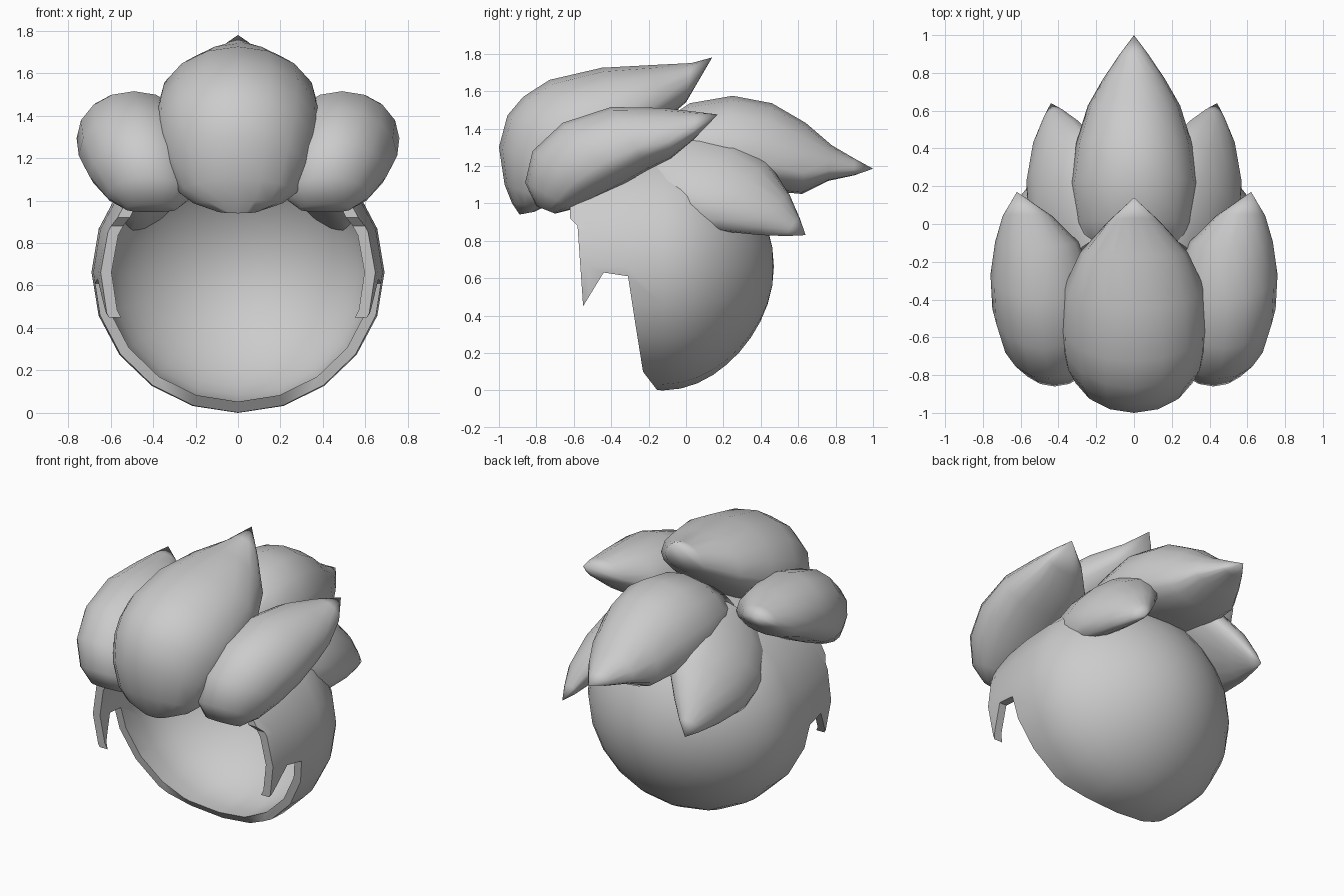
import bpy, bmesh, math
from mathutils import Vector, Matrix

if "Cube" in bpy.data.objects:
    bpy.data.objects.remove(bpy.data.objects["Cube"])

grey = bpy.data.materials.new("hair_grey")
grey.diffuse_color = (0.6, 0.6, 0.6, 1)
grey.use_nodes = True
grey.node_tree.nodes["Principled BSDF"].inputs["Base Color"].default_value = grey.diffuse_color


def finish(name, bm, angle=50):
    bmesh.ops.recalc_face_normals(bm, faces=bm.faces)
    me = bpy.data.meshes.new(name)
    bm.to_mesh(me)
    bm.free()
    me.materials.append(grey)
    ob = bpy.data.objects.new(name, me)
    bpy.context.collection.objects.link(ob)
    smooth(ob, angle)
    return ob


def smooth(ob, angle):
    bpy.ops.object.select_all(action='DESELECT')
    ob.select_set(True)
    bpy.context.view_layer.objects.active = ob
    bpy.ops.object.shade_smooth_by_angle(angle=math.radians(angle))


def tuft(name, stations, tip, split=0.5, matrix=Matrix(), mirror=False, n=16):
    """Skin rings from (centre x, low y, low z, high y, high z, half width) to a tip."""
    bm = bmesh.new()
    rings = []
    for cx, ly, lz, uy, uz, w in stations:
        low, high = Vector((cx, ly, lz)), Vector((cx, uy, uz))
        mid = high.lerp(low, split)
        ring = []
        for i in range(n):
            a = 2 * math.pi * i / n
            s = math.sin(a)
            arm = (high - mid) * s if s > 0 else (low - mid) * -s
            ring.append(bm.verts.new(mid + arm + Vector((w * math.cos(a), 0, 0))))
        rings.append(ring)
    bm.faces.new(rings[0])
    for r0, r1 in zip(rings, rings[1:]):
        for i in range(n):
            j = (i + 1) % n
            bm.faces.new((r0[i], r0[j], r1[j], r1[i]))
    point = bm.verts.new(tip)
    for i in range(n):
        bm.faces.new((rings[-1][i], rings[-1][(i + 1) % n], point))
    bm.transform(matrix)
    if mirror:
        bm.transform(Matrix.Scale(-1, 4, (1, 0, 0)))
    return finish(name, bm)


# Scalp shell: ellipsoid, much longer towards the front, slightly flattened behind
bm = bmesh.new()
bmesh.ops.create_uvsphere(bm, u_segments=20, v_segments=20, radius=1)
bm.transform(Matrix.Rotation(math.pi / 2, 4, 'X'))
for v in bm.verts:
    x, y, z = v.co
    r = 1 - 0.1 * y * y * (1 - y * y) if y > 0 else 1
    v.co = (0.69 * x * r, -0.12 + y * r * (0.59 if y > 0 else 1.3), 0.662 + 0.662 * z * r)
scalp = finish("scalp", bm)

# Face opening with sideburns, cut by a side profile
profile = [(-.13, -.03), (-.23, .10), (-.27, .35), (-.31, .61), (-.44, .63),
           (-.55, .45), (-.58, .88), (-.62, .92), (-.62, 1.5), (-1.6, 1.5),
           (-1.6, -.2), (-.13, -.2)]
bm = bmesh.new()
face = bm.faces.new([bm.verts.new((-1, y, z)) for y, z in profile])
ext = bmesh.ops.extrude_face_region(bm, geom=[face])
bmesh.ops.translate(bm, vec=(2, 0, 0),
                    verts=[g for g in ext["geom"] if isinstance(g, bmesh.types.BMVert)])
cutter = finish("opening_cutter", bm)
cutter.hide_render = True

bpy.context.view_layer.objects.active = scalp
shell = scalp.modifiers.new("shell", 'SOLIDIFY')
shell.thickness = 0.05
shell.offset = -1
cut = scalp.modifiers.new("cut", 'BOOLEAN')
cut.operation = 'DIFFERENCE'
cut.solver = 'EXACT'
cut.object = cutter
for m in ("shell", "cut"):
    bpy.ops.object.modifier_apply(modifier=m)
bpy.data.objects.remove(cutter)
smooth(scalp, 40)

# Large front tuft sweeping up and back
tuft("front_tuft", [
    (0, -.81, .955, -.89, .94, .10), (0, -.76, .98, -.93, 1.0, .21),
    (0, -.70, 1.0, -.97, 1.10, .275), (0, -.60, 1.05, -1.0, 1.30, .335),
    (0, -.50, 1.12, -.955, 1.47, .375), (0, -.44, 1.17, -.87, 1.57, .39),
    (0, -.40, 1.20, -.73, 1.66, .395), (0, -.28, 1.30, -.45, 1.725, .375),
    (0, -.14, 1.42, -.17, 1.74, .285), (0, .0, 1.54, .03, 1.75, .14)],
    (0, .14, 1.78), split=0.64)

# Back tuft pointing straight back
tuft("back_tuft", [
    (0, -.20, 1.20, -.15, 1.42, .24), (0, .0, 1.15, .02, 1.535, .31),
    (0, .20, 1.10, .25, 1.575, .34), (0, .40, 1.07, .46, 1.535, .31),
    (0, .62, 1.05, .64, 1.43, .245), (0, .76, 1.12, .78, 1.31, .165),
    (0, .90, 1.15, .90, 1.24, .075)],
    (0, 1.0, 1.185), split=0.7)

# Local frame for the petals lying on the back corners of the scalp
base, end = Vector((.28, -.10, 1.28)), Vector((.44, .64, .83))
along = (end - base).normalized()
out = Vector((.75, .30, .55))
out = (out - along * out.dot(along)).normalized()
side = along.cross(out)
frame = Matrix((side, along, out)).transposed().to_4x4()
frame.translation = base

for mirror, label in ((False, "right"), (True, "left")):
    # Side tufts beside the front one, overlapping it
    tuft(label + "_side_tuft", [
        (.41, -.70, .945, -.80, .985, .12), (.42, -.60, .97, -.86, 1.11, .20),
        (.45, -.48, 1.03, -.82, 1.28, .25), (.475, -.34, 1.10, -.66, 1.43, .275),
        (.49, -.20, 1.18, -.40, 1.515, .27), (.515, -.08, 1.24, -.12, 1.51, .22),
        (.565, .04, 1.34, .05, 1.49, .13)],
        (.62, .17, 1.475), split=0.66, mirror=mirror)
    # Drooping petals at the back corners
    tuft(label + "_back_petal", [
        (0, -.05, -.10, -.05, .03, .19), (.015, .12, -.12, .12, .10, .285),
        (.01, .30, -.12, .30, .15, .315), (0, .48, -.10, .48, .15, .28),
        (0, .68, -.06, .68, .11, .16), (0, .80, -.03, .80, .05, .07)],
        (0, (end - base).length, 0), split=0.65, matrix=frame, mirror=mirror)
